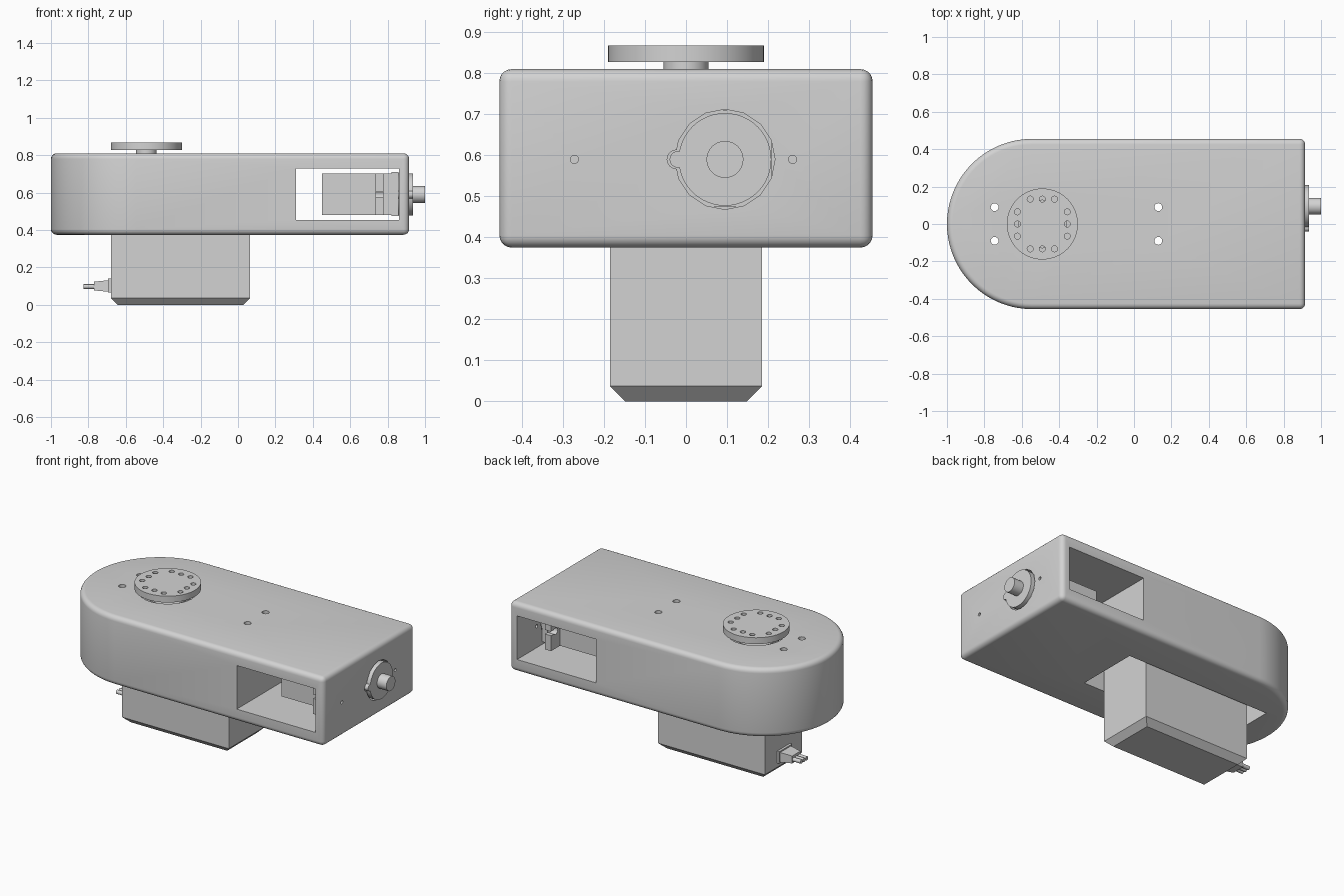
import bpy, bmesh, math
from mathutils import Matrix, Vector

if "Cube" in bpy.data.objects:
    bpy.data.objects.remove(bpy.data.objects["Cube"])

grey = bpy.data.materials.new("plain grey")
grey.use_nodes = True
grey.diffuse_color = (0.65, 0.65, 0.65, 1)
grey.node_tree.nodes["Principled BSDF"].inputs["Base Color"].default_value = (0.65, 0.65, 0.65, 1)


def finish(name, bm):
    bmesh.ops.recalc_face_normals(bm, faces=bm.faces)
    mesh = bpy.data.meshes.new(name)
    bm.to_mesh(mesh)
    bm.free()
    mesh.materials.append(grey)
    ob = bpy.data.objects.new(name, mesh)
    bpy.context.collection.objects.link(ob)
    return ob


def box(name, x, y, z):
    """Box from three (min, max) ranges."""
    bm = bmesh.new()
    bmesh.ops.create_cube(bm, size=1)
    for v in bm.verts:
        v.co = Vector([(r[0] + r[1]) / 2 + c * (r[1] - r[0]) for c, r in zip(v.co, (x, y, z))])
    return finish(name, bm)


def rod(name, centre, radius, length, axis="z", sides=32):
    bm = bmesh.new()
    turn = Matrix.Rotation(math.pi / 2, 4, "Y") if axis == "x" else Matrix()
    bmesh.ops.create_cone(bm, cap_ends=True, segments=sides, radius1=radius, radius2=radius,
                          depth=length, matrix=Matrix.Translation(centre) @ turn)
    return finish(name, bm)


def select(ob):
    bpy.ops.object.select_all(action="DESELECT")
    ob.select_set(True)
    bpy.context.view_layer.objects.active = ob


def bevel(ob, width, segments):
    mod = ob.modifiers.new("round", "BEVEL")
    mod.width, mod.segments = width, segments
    mod.limit_method, mod.angle_limit = "ANGLE", math.radians(30)
    select(ob)
    bpy.ops.object.modifier_apply(modifier=mod.name)


def cut(ob, cutters):
    for c in cutters:
        mod = ob.modifiers.new("cut", "BOOLEAN")
        mod.operation, mod.solver, mod.object = "DIFFERENCE", "EXACT", c
        select(ob)
        bpy.ops.object.modifier_apply(modifier=mod.name)
        bpy.data.objects.remove(c)


def smooth(ob):
    select(ob)
    bpy.ops.object.shade_smooth_by_angle(angle=math.radians(30))


# Housing: flat at one end, half round at the other
R = 0.455
outline = [(0.915, -R), (0.915, R)]
for i in range(41):
    a = math.pi / 2 + math.pi * i / 40
    outline.append((R * math.cos(a) - 0.545, R * math.sin(a)))
bm = bmesh.new()
base = bm.faces.new([bm.verts.new((x, y, 0.375)) for x, y in outline])
top = bmesh.ops.extrude_face_region(bm, geom=[base])["geom"]
bmesh.ops.translate(bm, vec=(0, 0, 0.435), verts=[v for v in top if isinstance(v, bmesh.types.BMVert)])
housing = finish("housing", bm)
bevel(housing, 0.03, 5)

# Housing openings: side window, bottom pocket, shaft holes, screw holes
SX, SY, SZ = -0.49, 0.095, 0.59
screws = [(x, y) for x in (-0.745, 0.13) for y in (-0.09, 0.09)]
cut(housing, [
    box("window_cutter", (0.31, 0.86), (-0.6, 0.6), (0.455, 0.73)),
    box("pocket_cutter", (-0.81, 0.2), (-0.2, 0.2), (0.3, 0.74)),
    rod("top_cutter", (SX, 0, 0.77), 0.17, 0.2),
    rod("end_cutter", (0.89, SY, SZ), 0.122, 0.12, "x", 16),
    rod("end_notch_cutter", (0.89, SY - 0.118, SZ), 0.023, 0.12, "x", 16),
] + [rod("screw_cutter", (x, y, 0.77), 0.021, 0.2, sides=20) for x, y in screws]
  + [rod("end_screw_cutter", (0.89, y, SZ), 0.01, 0.12, "x", 16) for y in (-0.272, 0.26)])
smooth(housing)

# Large motor body with chamfered underside
bm = bmesh.new()
bmesh.ops.create_cube(bm, size=1)
for v in bm.verts:
    v.co = ((v.co.x * 0.745) - 0.3075, v.co.y * 0.37, (v.co.z + 0.5) * 0.71)
under = [e for e in bm.edges if all(v.co.z < 0.01 for v in e.verts)]
bmesh.ops.bevel(bm, geom=under, offset=0.037, segments=1, affect="EDGES")
motor = finish("large_motor", bm)

# Large motor mounting ears
for name, x in (("left_ear", (0.06, 0.195)), ("right_ear", (-0.805, -0.675))):
    ear = box("large_motor_" + name, x, (-0.185, 0.185), (0.5, 0.545))
    cut(ear, [rod("ear_cutter", (sx, sy, 0.52), 0.023, 0.2, sides=20)
              for sx, sy in screws if x[0] < sx < x[1]])

# Output boss, shaft and round horn with a ring of holes
smooth(rod("large_motor_boss", (SX, 0, 0.74), 0.13, 0.1))
smooth(rod("large_motor_shaft", (SX, 0, 0.8), 0.055, 0.08))
horn = rod("round_horn", (SX, 0, 0.848), 0.19, 0.04, sides=64)
spots = []
for side in (-0.133, 0.133):
    for k in (-0.065, 0, 0.065):
        spots += [(side, k), (k, side)]
cut(horn, [rod("horn_cutter", (SX + x, y, 0.848), 0.016, 0.1, sides=16) for x, y in spots])
smooth(horn)

# Cable outlet: flange, tapered boot, three wires
box("cable_flange", (-0.695, -0.67), (-0.065, 0.065), (0.065, 0.14))
boot = box("cable_boot", (-0.77, -0.69), (-0.055, 0.055), (0.07, 0.132))
for v in boot.data.vertices:
    if v.co.x < -0.75:
        v.co.y *= 0.75
        v.co.z = 0.1 + (v.co.z - 0.1) * 0.75
for i, y in enumerate((-0.027, 0, 0.027)):
    smooth(rod("wire_%d" % (i + 1), (-0.795, y, 0.098), 0.0125, 0.06, "x", 16))

# Small motor inside the window, turned towards the end wall
box("small_motor", (0.45, 0.83), (-0.21, 0.205), (0.48, 0.703))
box("small_motor_cap", (0.82, 0.858), (-0.214, 0.209), (0.474, 0.71))
ears = box("small_motor_ears", (0.735, 0.778), (-0.3, 0.295), (0.48, 0.703))
cut(ears, [box("slot_cutter", (0.7, 0.8), y, (0.577, 0.603)) for y in ((-0.35, -0.262), (0.25, 0.35))]
    + [rod("ear_hole_cutter", (0.755, y, SZ), 0.022, 0.1, "x", 16) for y in (-0.262, 0.25)])
smooth(rod("small_motor_boss", (0.895, SY, SZ), 0.113, 0.08, "x", 48))
smooth(rod("small_motor_bump", (0.895, SY - 0.115, SZ), 0.02, 0.08, "x", 20))
smooth(rod("small_motor_shaft", (0.95, SY, SZ), 0.045, 0.1, "x"))
